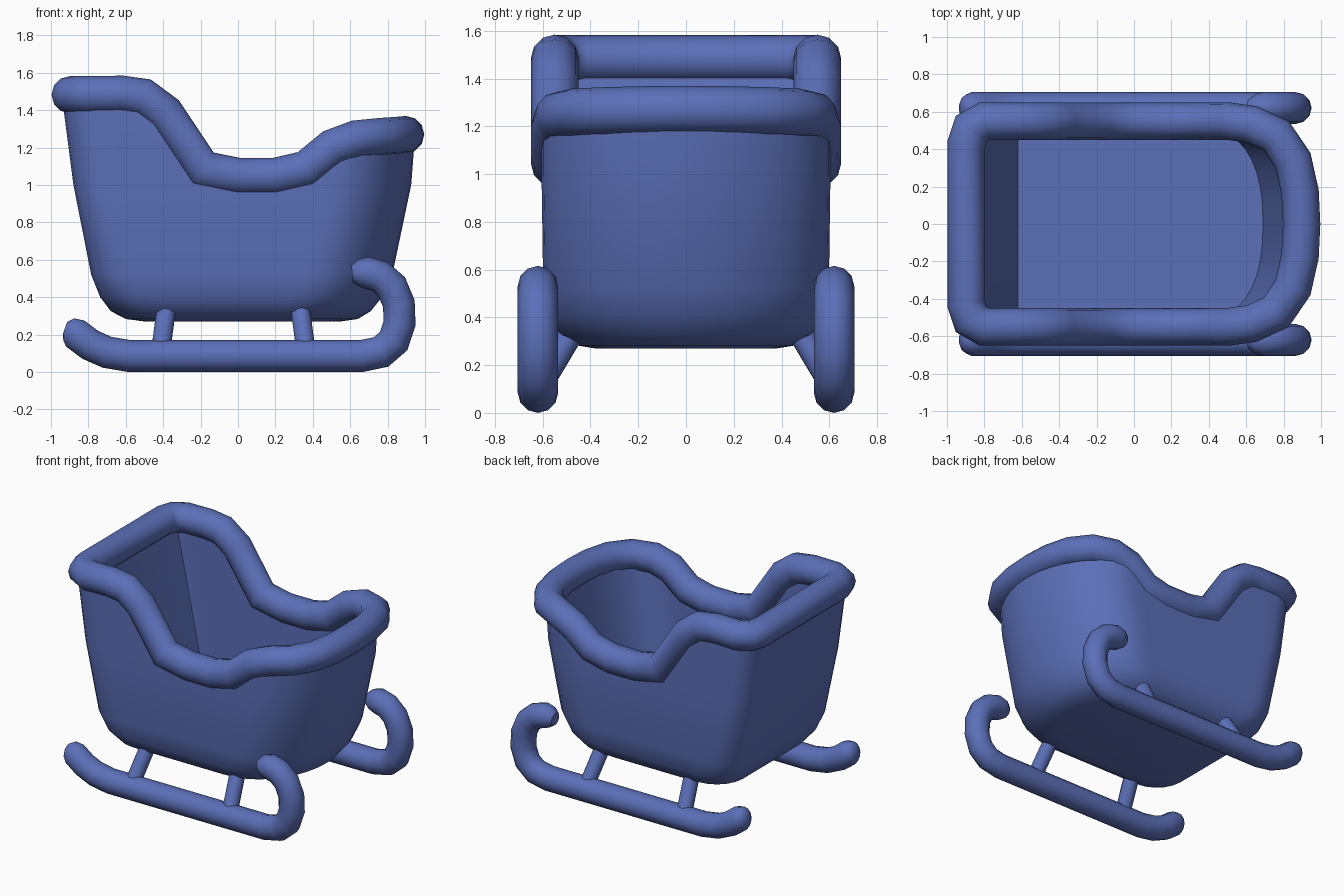
import bpy, bmesh, math
from mathutils import Vector

if "Cube" in bpy.data.objects:
    bpy.data.objects.remove(bpy.data.objects["Cube"], do_unlink=True)

blue = bpy.data.materials.new("sleigh blue")
blue.use_nodes = True
COLOUR = (0.105, 0.16, 0.48, 1)
blue.diffuse_color = COLOUR
blue.node_tree.nodes["Principled BSDF"].inputs["Base Color"].default_value = COLOUR


def finish(bm, name):
    bmesh.ops.recalc_face_normals(bm, faces=bm.faces)
    mesh = bpy.data.meshes.new(name)
    bm.to_mesh(mesh)
    bm.free()
    mesh.materials.append(blue)
    obj = bpy.data.objects.new(name, mesh)
    bpy.context.collection.objects.link(obj)
    bpy.ops.object.select_all(action='DESELECT')
    obj.select_set(True)
    bpy.context.view_layer.objects.active = obj
    bpy.ops.object.shade_smooth_by_angle(angle=math.radians(50))
    return obj


def bridge(bm, a, b):
    for i in range(len(a)):
        j = (i + 1) % len(a)
        bm.faces.new((a[i], a[j], b[j], b[i]))


def tube(name, path, radii, closed=False, side=None, sides=12):
    """Sweep a mitred round section along a path."""
    bm = bmesh.new()
    pts = [Vector(p) for p in path]
    n = len(pts)
    rings = []
    for i, p in enumerate(pts):
        before = pts[i - 1] if closed or i else None
        after = pts[(i + 1) % n] if closed or i < n - 1 else None
        d_in = (p - before).normalized() if before else (after - p).normalized()
        d_out = (after - p).normalized() if after else d_in
        t = (d_in + d_out).normalized()
        across = side or t.cross(Vector((0, 0, 1))).normalized()
        across = (across - t * across.dot(t)).normalized()
        up = across.cross(t)
        bend = d_out - d_in
        stretch = 1 / max(d_in.dot(t), 0.5) - 1
        if bend.length > 1e-4:
            bend.normalize()
        ring = []
        for k in range(sides):
            a = math.tau * k / sides
            o = (across * math.cos(a) + up * math.sin(a)) * radii[i]
            o += bend * o.dot(bend) * stretch
            ring.append(bm.verts.new(p + o))
        rings.append(ring)
    for a, b in zip(rings, rings[1:]):
        bridge(bm, a, b)
    if closed:
        bridge(bm, rings[-1], rings[0])
    else:
        bm.faces.new(rings[0])
        bm.faces.new(rings[-1])
    return finish(bm, name)


def interp(table, key):
    """Linear lookup in rows whose first entry is the key."""
    if key <= table[0][0]:
        return table[0][1:]
    for a, b in zip(table, table[1:]):
        if key <= b[0]:
            f = (key - a[0]) / (b[0] - a[0])
            return [u + (v - u) * f for u, v in zip(a[1:], b[1:])]
    return table[-1][1:]


# Padded rim: half path from back to front, mirrored into a loop
rim = [(-.897, .43, 1.482), (-.87, .51, 1.482), (-.8, .55, 1.482), (-.62, .55, 1.484),
       (-.505, .55, 1.468), (-.39, .55, 1.383), (-.19, .55, 1.083), (0, .55, 1.045),
       (.2, .55, 1.045), (.365, .55, 1.083), (.505, .55, 1.198), (.63, .532, 1.245),
       (.76, .472, 1.258), (.85, .34, 1.264), (.888, .17, 1.268)]
loop = rim + [(.896, 0, 1.269)] + [(x, -y, z) for x, y, z in reversed(rim)]
tube("padded_rim", loop, [.1] * len(loop), closed=True)

# Tub shell rows: height, back x, front x, half width, back corner radius
outer = [(.27, -.5, .55, .38, .22), (.283, -.6, .64, .46, .22), (.325, -.68, .71, .53, .21),
         (.40, -.737, .77, .575, .2), (.52, -.785, .825, .598, .19),
         (1.0, -.88, .926, .605, .18), (1.5, -.945, .965, .605, .17)]
inner = [(.38, -.62, .69, .5, .004), (1.5, -.86, .87, .51, .004)]
rim_height = [(x, z) for x, y, z in rim]


def plan(front_len, power, back, front, width, corner):
    """Plan outline with a rounded front and rounded back corners."""
    half = []
    for k in range(1, 10):
        a = math.pi / 2 * k / 9
        half.append((front - front_len * (1 - math.cos(a) ** power),
                     width * math.sin(a) ** power))
    start = front - front_len
    for k in range(1, 16):
        half.append((start + (back + corner - start) * k / 15, width))
    for k in range(1, 6):
        a = math.pi / 10 * k
        half.append((back + corner * (1 - math.sin(a)),
                     width - corner * (1 - math.cos(a))))
    return [(front, 0)] + half + [(x, -y) for x, y in reversed(half)]


def shell_rings(bm, levels, front_len, power):
    rings = [[bm.verts.new((x, y, row[0])) for x, y in plan(front_len, power, *row[1:])]
             for row in levels[:-1]]
    # The last ring follows the height of the padded rim
    top = []
    for i, (x, y) in enumerate(plan(front_len, power, *interp(levels, 1.25))):
        z = interp(rim_height, x)[0]
        x, y = plan(front_len, power, *interp(levels, z))[i]
        top.append(bm.verts.new((x, y, z)))
    return rings + [top]


bm = bmesh.new()
rings = shell_rings(bm, outer, .42, 1) + shell_rings(bm, inner, .3, .85)[::-1]
for a, b in zip(rings, rings[1:]):
    bridge(bm, a, b)
bm.faces.new(rings[0])
bm.faces.new(rings[-1])
finish(bm, "tub")

# Runners with curled fronts, and struts up to the tub
runner = [(-.925, .235), (-.905, .228), (-.87, .205), (-.79, .145), (-.7, .105),
          (-.58, .085), (.66, .085), (.765, .107), (.832, .165), (.864, .26),
          (.86, .365), (.822, .455), (.76, .51), (.69, .53), (.65, .528), (.61, .525)]
radii = [.035, .065] + [.085] * (len(runner) - 4) + [.075, .045]
for s, label in ((1, "left"), (-1, "right")):
    tube(label + "_runner", [(x, s * .62, z) for x, z in runner], radii,
         side=Vector((0, 1, 0)))
    for foot, head, end in ((-.415, -.38, "rear"), (.365, .33, "front")):
        tube(f"{label}_{end}_strut",
             [(foot, s * .62, .1), (head, s * .465, .36)], [.053] * 2)
